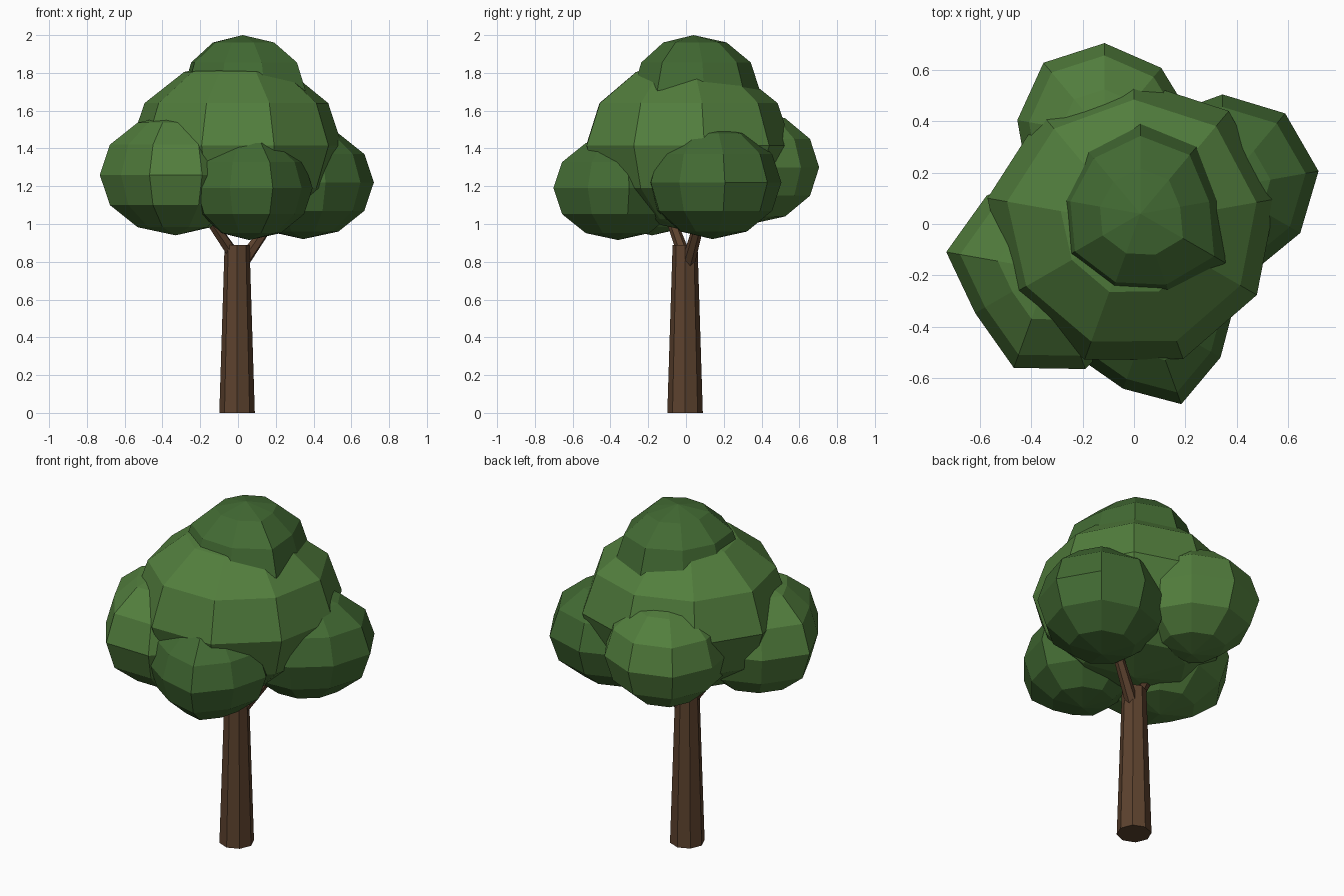
import bpy, bmesh, math
from mathutils import Vector, Matrix

if "Cube" in bpy.data.objects:
    bpy.data.objects.remove(bpy.data.objects["Cube"])


def material(name, rgb):
    m = bpy.data.materials.new(name)
    m.diffuse_color = (*rgb, 1)
    m.use_nodes = True
    m.node_tree.nodes["Principled BSDF"].inputs["Base Color"].default_value = m.diffuse_color
    return m


BARK = material("bark", (0.107, 0.054, 0.027))
LIGHT = material("leaf_light", (0.085, 0.21, 0.047))
DARK = material("leaf_dark", (0.055, 0.145, 0.033))


def finish(name, bm, mat):
    bmesh.ops.recalc_face_normals(bm, faces=bm.faces)
    me = bpy.data.meshes.new(name)
    bm.to_mesh(me)
    bm.free()
    me.materials.append(mat)
    ob = bpy.data.objects.new(name, me)
    bpy.context.collection.objects.link(ob)
    return ob


def limb(name, a, b, r1, r2, sides):
    a, b = Vector(a), Vector(b)
    d = b - a
    rot = d.to_track_quat('Z', 'Y').to_matrix().to_4x4() if d.xy.length > 1e-6 else Matrix()
    bm = bmesh.new()
    bmesh.ops.create_cone(bm, cap_ends=True, segments=sides, radius1=r1, radius2=r2,
                          depth=d.length, matrix=Matrix.Translation((a + b) / 2) @ rot)
    finish(name, bm, BARK)


def clump(name, centre, height, radii, mat):
    """Nine-sided, six-ring blob; one radius per meridian, starting at +y."""
    bm = bmesh.new()
    bmesh.ops.create_uvsphere(bm, u_segments=9, v_segments=6, radius=1)
    ref = max(bm.verts, key=lambda v: v.co.xy.length).co
    turn = math.pi / 2 - math.atan2(ref.y, ref.x)
    bmesh.ops.rotate(bm, verts=bm.verts, matrix=Matrix.Rotation(turn, 3, 'Z'))
    for v in bm.verts:
        k = round((math.degrees(math.atan2(v.co.y, v.co.x)) - 90) / 40) % 9
        v.co = Vector((v.co.x * radii[k], v.co.y * radii[k], v.co.z * height)) + Vector(centre)
    finish(name, bm, mat)


# Trunk and two forking branches
limb("trunk", (-0.005, -0.005, 0), (-0.005, -0.005, 0.89), 0.094, 0.066, 8)
limb("branch_right", (0.02, 0.01, 0.79), (0.22, 0.09, 1.08), 0.036, 0.025, 6)
limb("branch_left", (-0.01, -0.005, 0.82), (-0.21, -0.11, 1.11), 0.034, 0.024, 6)

# Foliage clumps
clump("foliage_main", (0, 0, 1.415), 0.45,
      [.56, .56, .58, .56, .563, .56, .553, .56, .575], LIGHT)
clump("foliage_top", (0.025, 0.04, 1.71), 0.29,
      [.35, .326, .32, .34, .328, .34, .383, .314, .345], DARK)
clump("foliage_left", (-0.33, -0.18, 1.26), 0.32,
      [.38, .38, .408, .334, .405, .41, .38, .38, .38], LIGHT)
clump("foliage_right", (0.345, 0.14, 1.22), 0.30,
      [.365, .365, .365, .365, .36, .347, .35, .38, .38], DARK)
clump("foliage_front", (0.06, -0.36, 1.19), 0.275,
      [.33, .33, .30, .32, .30, .364, .32, .34, .33], DARK)
clump("foliage_back", (-0.115, 0.345, 1.30), 0.30,
      [.36, .37, .345, .345, .345, .35, .35, .35, .344], LIGHT)
